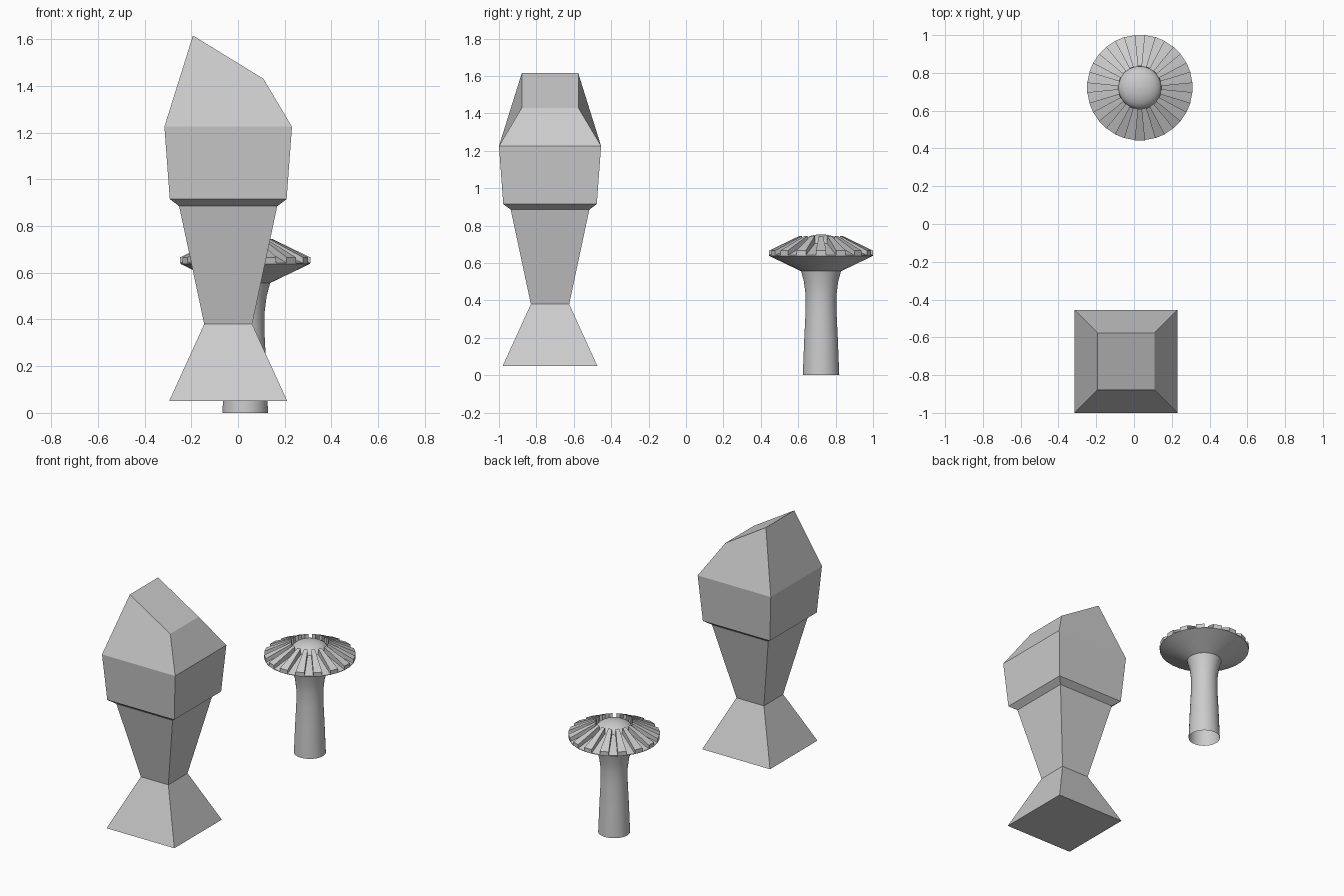
import bpy, bmesh, math

if "Cube" in bpy.data.objects:
    bpy.data.objects.remove(bpy.data.objects["Cube"])

def make(name, verts, faces, smooth=False):
    me = bpy.data.meshes.new(name)
    me.from_pydata(verts, [], faces)
    bm = bmesh.new()
    bm.from_mesh(me)
    bmesh.ops.recalc_face_normals(bm, faces=bm.faces)
    bm.to_mesh(me)
    bm.free()
    ob = bpy.data.objects.new(name, me)
    bpy.context.collection.objects.link(ob)
    if smooth:
        bpy.ops.object.select_all(action='DESELECT')
        ob.select_set(True)
        bpy.context.view_layer.objects.active = ob
        bpy.ops.object.shade_smooth_by_angle(angle=math.radians(25))
    return ob

def lathe(name, profile, cx, cy, n=32, smooth=True):
    verts, faces = [], []
    for r, z in profile:
        for i in range(n):
            a = 2 * math.pi * (i + .5) / n
            verts.append((cx + r * math.cos(a), cy + r * math.sin(a), z))
    for k in range(len(profile) - 1):
        for i in range(n):
            j = (i + 1) % n
            faces.append((k*n + i, k*n + j, (k+1)*n + j, (k+1)*n + i))
    ob = make(name, verts, faces, smooth)
    return ob

# Stacked square tower with a slanted top
TX, TY = -0.042, -0.727
levels = [(.253, .05), (.1025, .38), (.21, .885), (.25, .915), (.273, 1.225), (.151, None)]
verts, faces = [], []
for h, z in levels:
    for sx, sy in ((-1, -1), (1, -1), (1, 1), (-1, 1)):
        zz = z if z is not None else (1.615 if sx < 0 else 1.43)
        verts.append((TX + sx*h, TY + sy*h, zz))
for k in range(len(levels) - 1):
    for i in range(4):
        j = (i + 1) % 4
        faces.append((4*k + i, 4*k + j, 4*k + 4 + j, 4*k + 4 + i))
faces += [(3, 2, 1, 0), tuple(range(len(verts) - 4, len(verts)))]
make("crystal_tower", verts, faces)

# Mushroom stem, open at the foot
MX, MY = 0.031, 0.722
lathe("mushroom_stem", [(.098, 0), (.090, .2), (.083, .34), (.083, .43), (.092, .5), (.107, .556)], MX, MY)

# Cap underside and groove floor
lathe("mushroom_cap", [(.107, .556), (.279, .638), (.279, .642), (.113, .705)], MX, MY)

# Central dome
dome = [(.115 * math.cos(t), .69 + .063 * math.sin(t))
        for t in [math.pi / 2 * k / 8 for k in range(9)]]
lathe("cap_dome", dome, MX, MY)

# Radial raised ribs on the cap
N = 16
verts, faces = [], []
for i in range(N):
    b = len(verts)
    for s in (-.5, .5):
        a = 2 * math.pi * (i + s * .5) / N
        for r, z in ((.113, .705), (.28, .641), (.28, .666), (.115, .745)):
            verts.append((MX + r*math.cos(a), MY + r*math.sin(a), z))
    faces += [(b, b+1, b+2, b+3), (b+7, b+6, b+5, b+4)]
    faces += [(b+k, b+(k+1) % 4, b+4+(k+1) % 4, b+4+k) for k in (1, 2, 3)]
make("cap_ribs", verts, faces)
